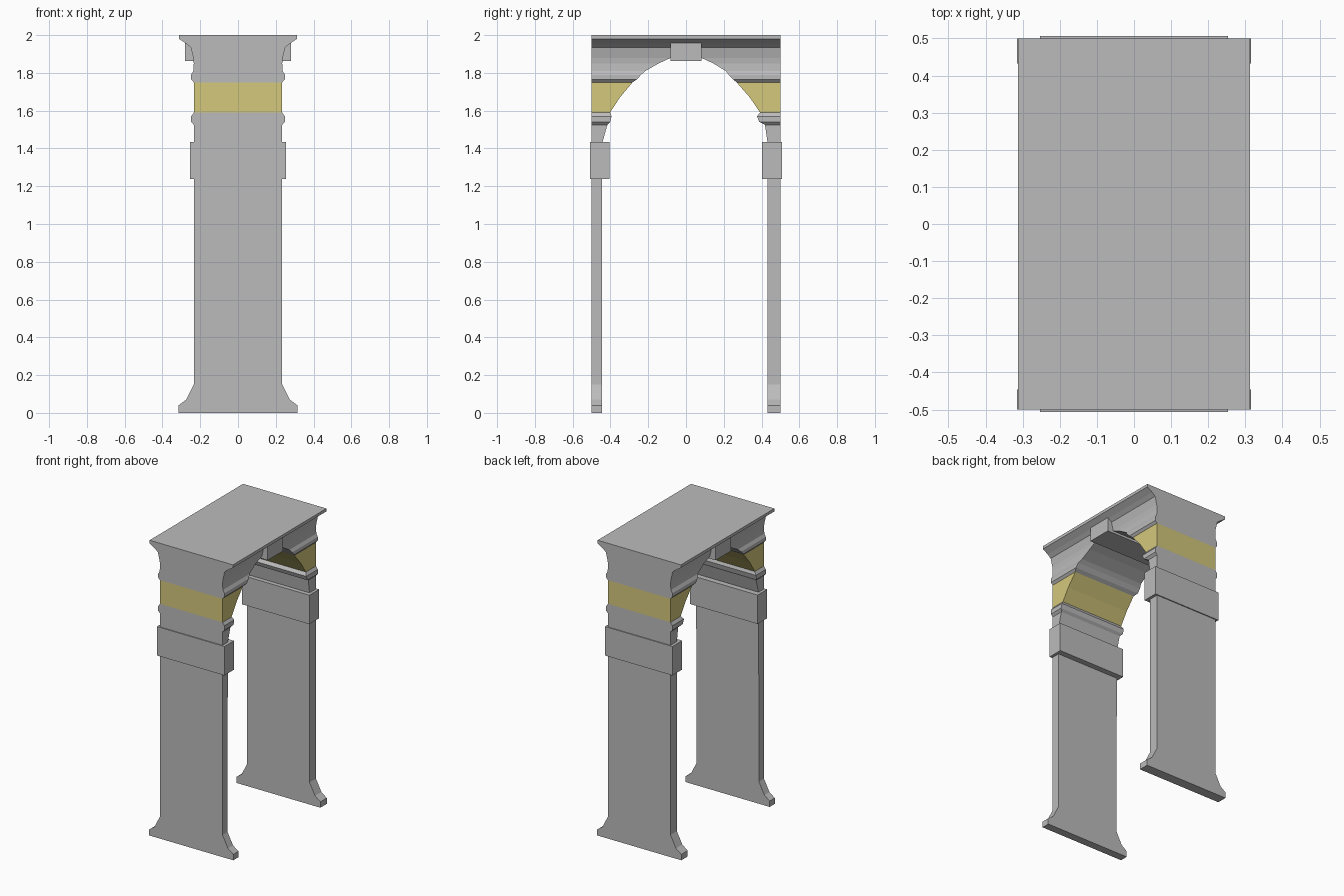
import bpy, bmesh

if "Cube" in bpy.data.objects:
    bpy.data.objects.remove(bpy.data.objects["Cube"])

def material(name, rgb):
    m = bpy.data.materials.new(name)
    m.diffuse_color = (*rgb, 1.0)
    m.use_nodes = True
    m.node_tree.nodes["Principled BSDF"].inputs["Base Color"].default_value = m.diffuse_color
    return m

STONE = material("grey stone", (0.5, 0.5, 0.5))
GOLD = material("yellow band", (0.66, 0.58, 0.2))

# Pier levels: height, half width in x, inner y of front pier, inner y of back pier
PIER = [
    (0.00, 0.315, 0.446, 0.432), (0.04, 0.315, 0.446, 0.432),
    (0.07, 0.275, 0.446, 0.432), (0.15, 0.234, 0.446, 0.432),
    (1.43, 0.234, 0.443, 0.432), (1.525, 0.234, 0.416, 0.418),
    (1.54, 0.248, 0.402, 0.388), (1.57, 0.248, 0.394, 0.376),
    (1.59, 0.234, 0.402, 0.392),                      # yellow band starts
    (1.67, 0.234, 0.350, 0.338), (1.75, 0.234, 0.283, 0.268),
    (1.765, 0.248, 0.260, 0.250), (1.79, 0.248, 0.238, 0.226),
    (1.81, 0.237, 0.215, 0.210), (1.85, 0.234, 0.145, 0.145),
    (1.88, 0.237, 0.080, 0.080),
]
# Crown cornice levels: height, half width in x
CROWN = [(1.88, 0.237), (1.935, 0.25), (1.955, 0.274), (1.98, 0.312), (2.0, 0.312)]

def loft(bm, levels, cap_bottom, cap_top):
    """Stack rectangles (z, half x, y0, y1) and skin them."""
    rings = [[bm.verts.new(p) for p in
              ((-w, a, z), (w, a, z), (w, b, z), (-w, b, z))]
             for z, w, a, b in levels]
    for low, high in zip(rings, rings[1:]):
        for i in range(4):
            j = (i + 1) % 4
            f = bm.faces.new((low[i], low[j], high[j], high[i]))
            mid = (low[0].co.z + high[0].co.z) / 2
            f.material_index = 1 if 1.59 < mid < 1.75 else 0
    if cap_bottom:
        bm.faces.new(rings[0][::-1])
    if cap_top:
        bm.faces.new(rings[-1])

def finish(bm, name):
    me = bpy.data.meshes.new(name)
    bm.to_mesh(me)
    bm.free()
    me.materials.append(STONE)
    me.materials.append(GOLD)
    ob = bpy.data.objects.new(name, me)
    bpy.context.collection.objects.link(ob)

# Arch: two moulded piers that lean together under a flared cornice
bm = bmesh.new()
loft(bm, [(z, w, -0.5, -f) for z, w, f, b in PIER], True, False)
loft(bm, [(z, w, b, 0.5) for z, w, f, b in PIER], True, False)
loft(bm, [(z, w, -0.5, 0.5) for z, w in CROWN], False, True)
# Soffit at the top of the opening
z, w, y, _ = PIER[-1]
bm.faces.new([bm.verts.new(p) for p in
              ((-w, -y, z), (-w, y, z), (w, y, z), (w, -y, z))])
bmesh.ops.remove_doubles(bm, verts=bm.verts, dist=1e-5)
finish(bm, "arch")

# Capital blocks and keystone: name, half x, y range, z range
for name, w, y0, y1, z0, z1 in (
        ("front_capital_block", 0.253, -0.507, -0.405, 1.238, 1.434),
        ("back_capital_block", 0.253, 0.402, 0.507, 1.238, 1.434),
        ("keystone", 0.28, -0.083, 0.083, 1.863, 1.957)):
    bm = bmesh.new()
    loft(bm, [(z0, w, y0, y1), (z1, w, y0, y1)], True, True)
    # blocks are never painted yellow
    for f in bm.faces:
        f.material_index = 0
    finish(bm, name)
